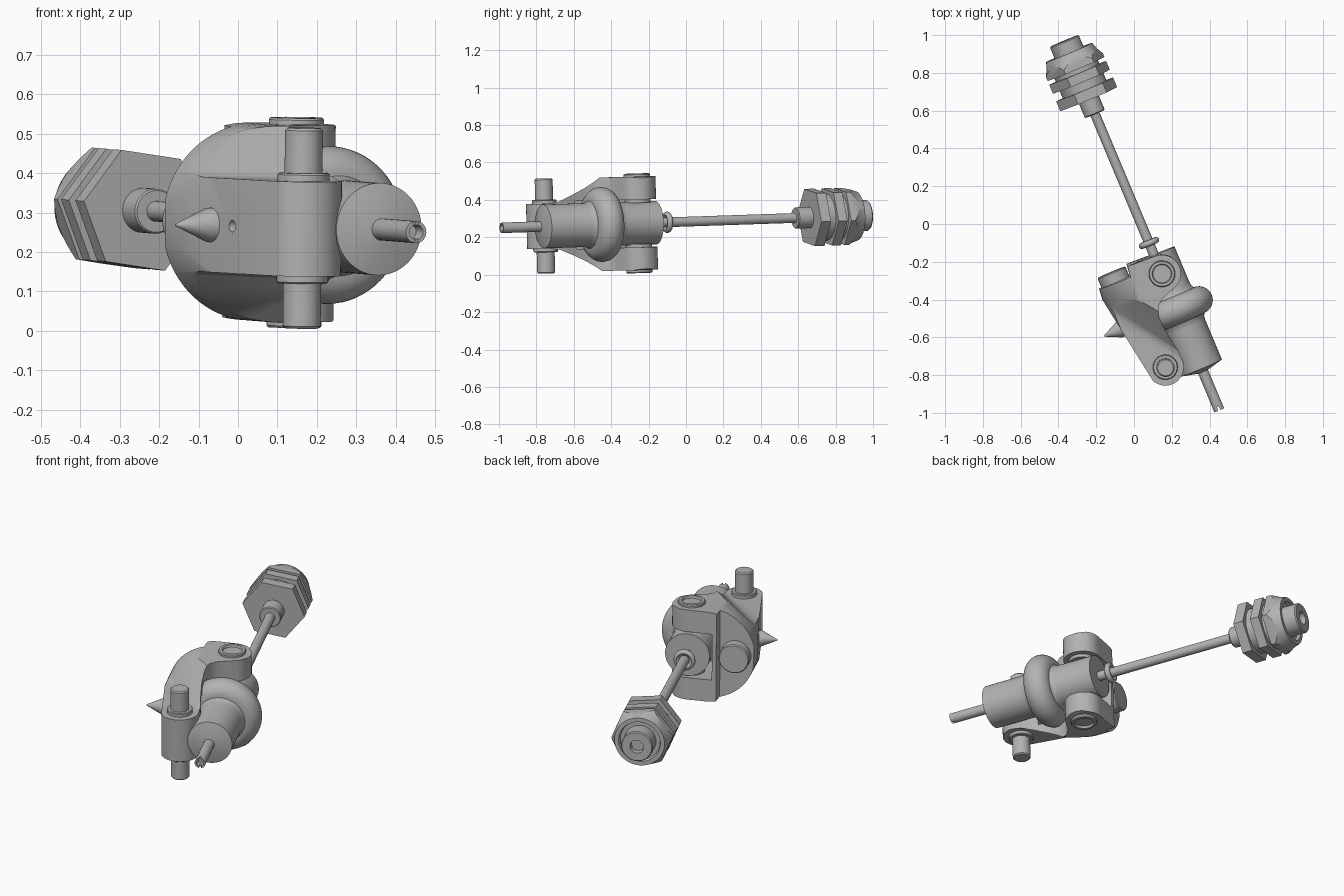
import bpy, bmesh, math
from mathutils import Matrix, Vector

if "Cube" in bpy.data.objects:
    bpy.data.objects.remove(bpy.data.objects["Cube"])

metal = bpy.data.materials.new("grey_metal")
metal.use_nodes = True
GREY = (0.45, 0.45, 0.45, 1)
metal.diffuse_color = GREY
metal.node_tree.nodes["Principled BSDF"].inputs["Base Color"].default_value = GREY

# Local frame: x sideways, y along the rod, z up; then placed at a slant
side = Vector((0.922, 0.387, 0)).normalized()
along = Vector((-0.387, 0.922, 0.031)).normalized()
up = side.cross(along)
PLACE = Matrix.Translation((0.0375, 0, 0.2835)) @ Matrix((side, along, up)).transposed().to_4x4()
X, Y, Z = Vector((1, 0, 0)), Vector((0, 1, 0)), Vector((0, 0, 1))
parts = []


def finish(name, bm, keep=True):
    bmesh.ops.remove_doubles(bm, verts=bm.verts, dist=1e-5)
    bmesh.ops.recalc_face_normals(bm, faces=bm.faces)
    mesh = bpy.data.meshes.new(name)
    bm.to_mesh(mesh)
    bm.free()
    mesh.materials.append(metal)
    ob = bpy.data.objects.new(name, mesh)
    bpy.context.collection.objects.link(ob)
    if keep:
        parts.append(ob)
    return ob


def lathe(name, profile, axis=Y, origin=(0, 0, 0), n=48, keep=True):
    """Revolve (radius, position) points around an axis, closing both ends."""
    a = axis.orthogonal().normalized()
    b = axis.cross(a)
    bm = bmesh.new()
    rings = []
    for r, h in profile:
        c = Vector(origin) + axis * h
        if r == 0:
            rings.append([bm.verts.new(c)] * n)
        else:
            rings.append([bm.verts.new(c + r * (a * math.cos(k * math.tau / n)
                          + b * math.sin(k * math.tau / n))) for k in range(n)])
    for p, q in zip(rings, rings[1:]):
        for k in range(n):
            m = (k + 1) % n
            vs = list(dict.fromkeys((p[k], p[m], q[m], q[k])))
            if len(vs) > 2:
                bm.faces.new(vs)
    for ring in (rings[0], rings[-1]):
        if ring[0] is not ring[1]:
            bm.faces.new(ring)
    return finish(name, bm, keep)


def prism(name, points, u, v, lo, hi, origin=(0, 0, 0), keep=True):
    """Extrude a flat outline along the normal of its u, v plane."""
    w = u.cross(v)
    bm = bmesh.new()
    o = Vector(origin)
    face = bm.faces.new([bm.verts.new(o + u * a + v * b + w * lo) for a, b in points])
    ext = bmesh.ops.extrude_face_region(bm, geom=[face])
    moved = [g for g in ext["geom"] if isinstance(g, bmesh.types.BMVert)]
    bmesh.ops.translate(bm, verts=moved, vec=w * (hi - lo))
    return finish(name, bm, keep)


def boolean(ob, cutter, op):
    """Apply a boolean and remove its cutter."""
    mod = ob.modifiers.new("cut", 'BOOLEAN')
    mod.operation, mod.solver, mod.object = op, 'EXACT', cutter
    cutter.hide_render = True
    bpy.context.view_layer.update()
    dg = bpy.context.evaluated_depsgraph_get()
    mesh = bpy.data.meshes.new_from_object(ob.evaluated_get(dg))
    ob.modifiers.clear()
    ob.data = mesh
    bpy.data.objects.remove(cutter)


def arc(cx, cy, r, start, end, n=16):
    return [(cx + r * math.cos(math.radians(start + (end - start) * k / n)),
             cy + r * math.sin(math.radians(start + (end - start) * k / n))) for k in range(n + 1)]


def rect(x0, x1, y0, y1):
    return [(x0, y0), (x1, y0), (x1, y1), (x0, y1)]


# Insulator body with its rounded collar
bulge = [(r, s) for s, r in arc(-0.49, 0.127, 0.073, 180, 0, 20)]
lathe("body", [(0, -0.848), (0.03, -0.848), (0.117, -0.827), (0.117, -0.595), (0.12, -0.578)]
      + bulge + [(0.12, -0.402), (0.117, -0.385), (0.117, -0.178), (0, -0.178)], n=64)

# Front rod with slotted hollow tip
rod = lathe("front_rod", [(0, -1.03), (0.017, -1.03), (0.019, -1.07), (0.028, -1.07),
                          (0.028, -0.82), (0, -0.82)], n=32)
boolean(rod, prism("slot", rect(-0.006, 0.006, -0.05, 0.05), X, Z, 1.05, 1.1, keep=False), 'DIFFERENCE')

# Rear rod and its small ring
lathe("rear_rod", [(0, -0.2), (0.026, -0.2), (0.026, 0.66), (0, 0.66)], n=32)
lathe("rod_ring", [(0.02, -0.109)] + [(r, s) for s, r in arc(-0.109, 0.041, 0.016, 180, 0)]
      + [(0.02, -0.109)], n=40)

# Gland: collar, threaded core, nuts, chamfered head and end boss
lathe("gland_collar", [(0, 0.632), (0.053, 0.632), (0.057, 0.637), (0.057, 0.73), (0, 0.73)])
lathe("gland_core", [(0, 0.74), (0.125, 0.74), (0.125, 0.93), (0, 0.93)])
hexagon = [(0.165 * math.cos(math.radians(60 * k - 8)),
            0.165 * math.sin(math.radians(60 * k - 8))) for k in range(6)]
for name, lo, hi in (("front_nut", 0.717, 0.773), ("rear_nut", 0.817, 0.868)):
    prism(name, hexagon, X, Z, -hi, -lo)
head = prism("gland_head", hexagon, X, Z, -0.99, -0.89)
boolean(head, lathe("head_limit", [(0, 0.88), (0.17, 0.88), (0.17, 0.905), (0.145, 0.945),
                                   (0.132, 0.985), (0.11, 0.985), (0.105, 0.965), (0, 0.965)],
                    n=64, keep=False), 'INTERSECT')
lathe("end_boss", [(0, 0.95), (0.083, 0.95), (0.083, 1.046), (0.078, 1.052), (0.036, 1.052),
                   (0.034, 1.02), (0, 1.02)])

# Clevis bracket: plan outline, limited by a round back and by the ramps
plan = (arc(0, -0.278, 0.1, 90, -65) + [(0, -0.384), (-0.05, -0.4), (-0.085, -0.43),
        (-0.102, -0.48), (-0.103, -0.54), (-0.092, -0.62), (-0.078, -0.69)]
        + arc(-0.175, -0.745, 0.098, 10, -155)
        + [(-0.344, -0.29), (-0.338, -0.231), (-0.16, -0.231), (-0.153, -0.172)])
bracket = prism("bracket", plan, X, Y, -0.3, 0.3)
back = arc(-0.095, 0, 0.25, 90, 270, 40) + [(0.075, -0.25), (0.13, -0.235), (0.13, 0.235), (0.075, 0.25)]
boolean(bracket, prism("round_back", back, X, Z, -0.2, 1.0, keep=False), 'INTERSECT')
uphill = Vector((0.831, 0.556, 0)).normalized()
ramp = [(-0.8, 0.12), (-0.01, 0.12), (0.02, 0.13), (0.13, 0.24), (0.16, 0.27), (0.9, 0.27)]
ramp += [(a, -b) for a, b in reversed(ramp)]
boolean(bracket, prism("ramps", ramp, uphill, Z, -0.9, 0.9, (-0.3, -0.4, 0), keep=False), 'INTERSECT')
boolean(bracket, prism("ear_gap", rect(-0.13, 0.3, -0.6, 0), X, Y, -0.128, 0.128, keep=False), 'DIFFERENCE')
boolean(bracket, lathe("side_hole", [(0, -0.4), (0.015, -0.4), (0.015, -0.27), (0, -0.27)], X,
                       (0, -0.575, 0), 20, keep=False), 'DIFFERENCE')

# Pivot pins, above and below
for label, axis in (("upper", Z), ("lower", -Z)):
    lathe(label + "_rear_pivot", [(0, 0.11), (0.07, 0.11), (0.07, 0.261), (0.066, 0.266),
          (0.052, 0.266), (0.048, 0.254), (0, 0.254)], axis, (0, -0.278, 0))
    lathe(label + "_front_pin", [(0, 0.08), (0.066, 0.08), (0.066, 0.136), (0.062, 0.14),
          (0.048, 0.14), (0.048, 0.248), (0.042, 0.254), (0, 0.254)], axis, (-0.175, -0.745, 0))

# Rear plug and side spike
lathe("rear_plug", [(0, -0.26), (0.08, -0.26), (0.08, -0.18), (0.075, -0.174), (0, -0.174)],
      Y, (-0.244, 0, 0))
lathe("side_spike", [(0, 0.28), (0.045, 0.28), (0.043, 0.325), (0.003, 0.41), (0, 0.411)],
      -X, (0, -0.472, 0), 32)

# Place everything and shade
bpy.ops.object.select_all(action='DESELECT')
for ob in parts:
    ob.data.transform(PLACE)
    ob.select_set(True)
bpy.context.view_layer.objects.active = parts[0]
bpy.ops.object.shade_smooth_by_angle(angle=math.radians(32))
